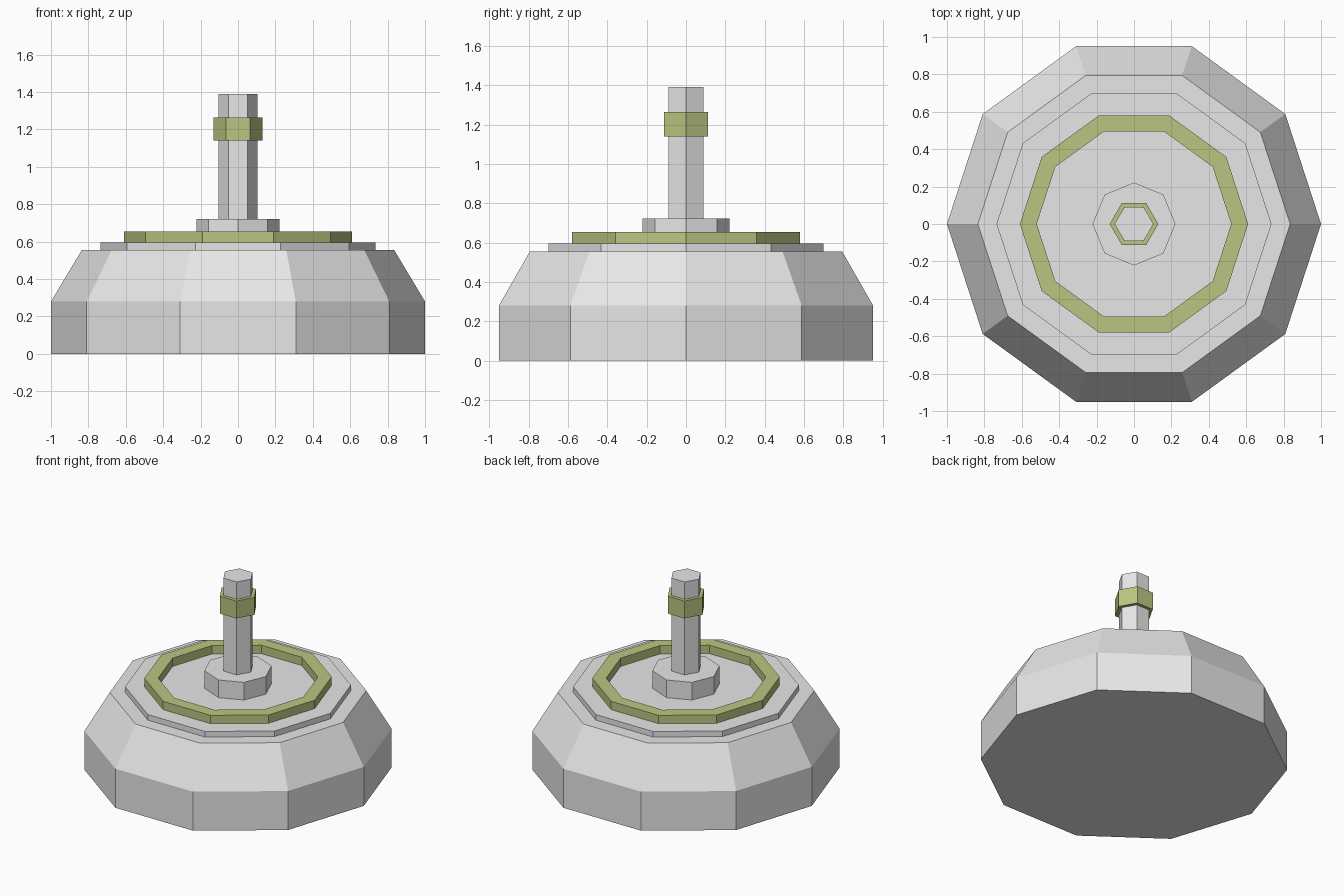
import bpy, bmesh, math

if "Cube" in bpy.data.objects:
    bpy.data.objects.remove(bpy.data.objects["Cube"])


def material(name, rgb):
    m = bpy.data.materials.new(name)
    m.diffuse_color = (*rgb, 1.0)
    m.use_nodes = True
    m.node_tree.nodes["Principled BSDF"].inputs["Base Color"].default_value = m.diffuse_color
    return m


GREY = material("light_grey", (0.8, 0.8, 0.8))
OLIVE = material("olive_green", (0.50, 0.556, 0.22))


def lathe(name, sides, profile, mat, closed=False):
    """Turn a (radius, z) profile into a flat-sided solid.
    closed=True joins the last loop to the first, making a ring."""
    bm = bmesh.new()
    loops = []
    for r, z in profile:
        loops.append([bm.verts.new((r * math.cos(2 * math.pi * i / sides),
                                    r * math.sin(2 * math.pi * i / sides), z))
                      for i in range(sides)])
    pairs = list(zip(loops, loops[1:]))
    if closed:
        pairs.append((loops[-1], loops[0]))
    else:
        bm.faces.new(loops[0][::-1])
        bm.faces.new(loops[-1])
    for a, b in pairs:
        for i in range(sides):
            j = (i + 1) % sides
            bm.faces.new((a[i], a[j], b[j], b[i]))
    bmesh.ops.recalc_face_normals(bm, faces=bm.faces)
    mesh = bpy.data.meshes.new(name)
    bm.to_mesh(mesh)
    bm.free()
    mesh.materials.append(mat)
    obj = bpy.data.objects.new(name, mesh)
    bpy.context.collection.objects.link(obj)
    return obj


def ring(name, sides, r_in, r_out, z0, z1, mat):
    return lathe(name, sides, [(r_out, z0), (r_out, z1), (r_in, z1), (r_in, z0)],
                 mat, closed=True)


# Ten-sided base with sloped shoulder and a raised step
lathe("base", 10, [(1.0, 0), (1.0, 0.28), (0.835, 0.555),
                   (0.735, 0.555), (0.735, 0.595)], GREY)
# Coloured trim ring lying on the step
ring("trim_ring", 10, 0.52, 0.61, 0.595, 0.655, OLIVE)
# Eight-sided boss holding the post
lathe("boss", 8, [(0.222, 0.595), (0.222, 0.722)], GREY)
# Six-sided post and its collar
lathe("post", 6, [(0.104, 0.722), (0.104, 1.39)], GREY)
ring("collar", 6, 0.104, 0.13, 1.14, 1.265, OLIVE)
